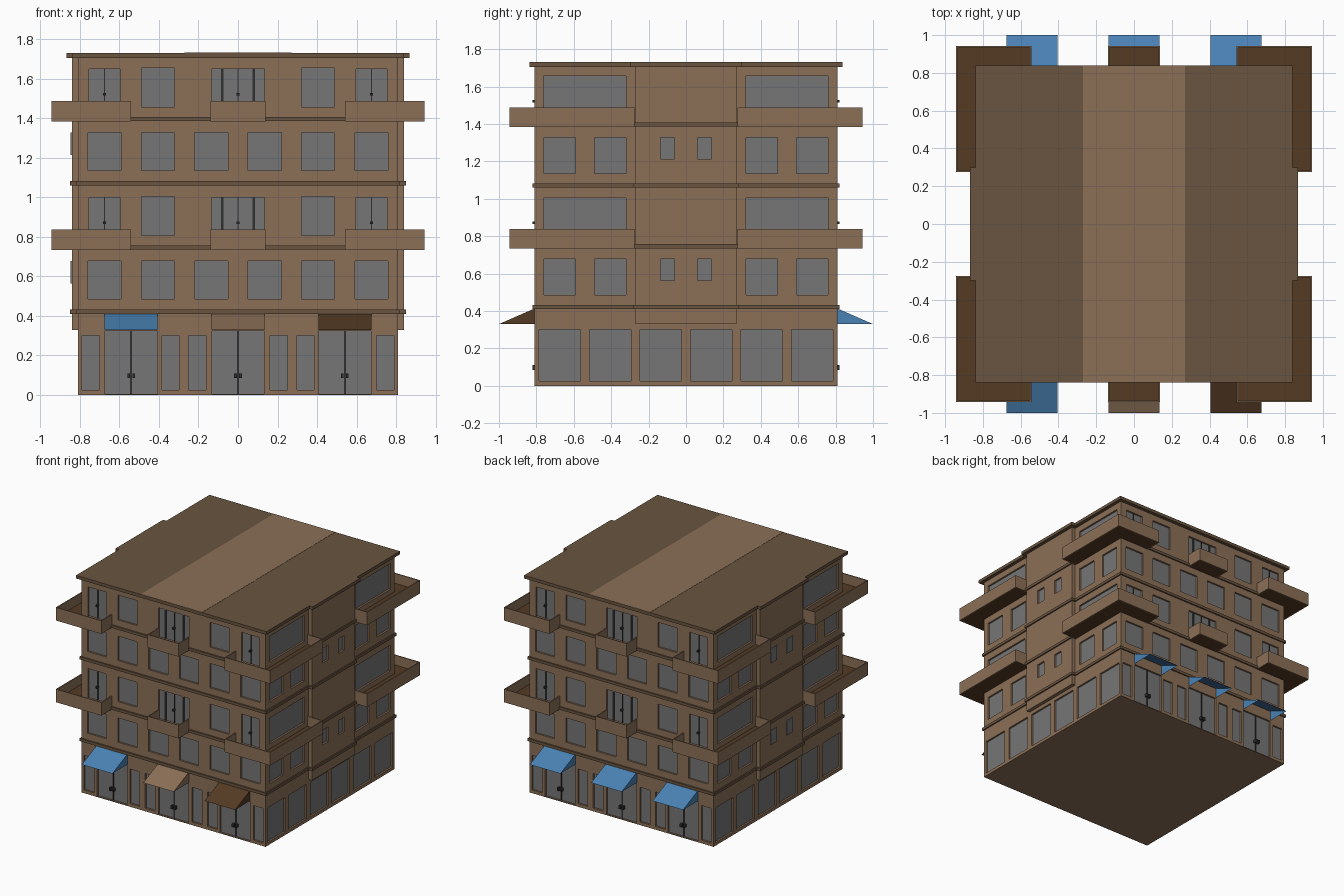
import bpy, bmesh
from math import pi
from mathutils import Matrix, Vector

if "Cube" in bpy.data.objects:
    bpy.data.objects.remove(bpy.data.objects["Cube"])


def material(name, rgb):
    m = bpy.data.materials.new(name)
    m.diffuse_color = (*rgb, 1)
    m.use_nodes = True
    m.node_tree.nodes["Principled BSDF"].inputs["Base Color"].default_value = m.diffuse_color
    return m


TAN = material("tan_wall", (0.26, 0.16, 0.095))
TRIM = material("brown_trim", (0.144, 0.09, 0.051))
DARK = material("dark_brown", (0.09, 0.044, 0.018))
BLUE = material("blue_cloth", (0.069, 0.223, 0.456))
GLASS = material("grey_glass", (0.18, 0.18, 0.18))
METAL = material("dark_metal", (0.03, 0.03, 0.03))

H, BAY, STEP = 0.81, 0.84, 0.65      # wall distance, bay distance, storey-pair repeat
DEPTH = 0.015                        # window recess


class Part:
    """Collects boxes into one named object."""
    def __init__(self, name, mat=None):
        self.name, self.mat, self.bm = name, mat, bmesh.new()

    def box(self, x0, x1, y0, y1, z0, z1, side=0):
        size = Vector((abs(x1 - x0), abs(y1 - y0), abs(z1 - z0), 1))
        mid = Vector((x0 + x1, y0 + y1, z0 + z1)) / 2
        bmesh.ops.create_cube(self.bm, size=1, matrix=Matrix.Rotation(side * pi / 2, 4, 'Z')
                              @ Matrix.Translation(mid) @ Matrix.Diagonal(size))

    def wall(self, side, u, w, z0, z1, inner, outer):
        """Box on one of the four walls: u across, inner/outer measured from the centre."""
        self.box(u - w / 2, u + w / 2, -outer, -inner, z0, z1, side)

    def done(self):
        me = bpy.data.meshes.new(self.name)
        self.bm.to_mesh(me)
        self.bm.free()
        if self.mat:
            me.materials.append(self.mat)
        ob = bpy.data.objects.new(self.name, me)
        bpy.context.collection.objects.link(ob)
        return ob


def cut(ob, cutter):
    mod = ob.modifiers.new("openings", 'BOOLEAN')
    mod.operation, mod.solver, mod.object = 'DIFFERENCE', 'EXACT', cutter
    bpy.context.view_layer.objects.active = ob
    bpy.ops.object.modifier_apply(modifier=mod.name)
    bpy.data.objects.remove(cutter)


body, bay = Part("main_walls", TAN), Part("side_bays", TAN)
body_cut, bay_cut = Part("body_cutter"), Part("bay_cutter")
glass, bars, handles = Part("window_panes", GLASS), Part("door_bars", METAL), Part("door_handles", METAL)

body.box(-H, H, -H, H, 0, 1.71)
bay.box(-BAY, BAY, -0.27, 0.27, 0.33, 1.71)


def opening(side, u, w, z0, z1, dist=H, cutter=body_cut):
    cutter.wall(side, u, w, z0, z1, dist - DEPTH, dist + 0.05)
    glass.wall(side, u, w, z0, z1, dist - DEPTH - 0.005, dist - DEPTH + 0.001)


def bar(side, u, w, z0, z1):
    bars.wall(side, u, w, z0, z1, H - DEPTH, H - 0.008)


# Front and back
for side in (0, 2):
    # ground floor shop windows and double doors
    for s in (-1, 1):
        for u in (0.745, 0.342, 0.206):
            opening(side, s * u, 0.087, 0.025, 0.30)
    for u in (-0.54, 0, 0.54):
        opening(side, u, 0.264, 0.006, 0.325)
        bar(side, u, 0.01, 0.006, 0.325)
        for s in (-1, 1):
            handles.wall(side, u + s * 0.013, 0.014, 0.085, 0.11, H - DEPTH, H + 0.012)
    for dz in (0, STEP):
        for u in (0.135, 0.405, 0.675):
            for s in (-1, 1):
                opening(side, s * u, 0.168, 0.485 + dz, 0.678 + dz)
        # balcony storey: windows, corner doors, centre door
        for s in (-1, 1):
            opening(side, s * 0.405, 0.168, 0.808 + dz, 1.005 + dz)
            opening(side, s * 0.675, 0.158, 0.765 + dz, 1.0 + dz)
            bar(side, s * 0.675, 0.005, 0.765 + dz, 1.0 + dz)
            bar(side, s * 0.08, 0.014, 0.765 + dz, 1.0 + dz)
        opening(side, 0, 0.268, 0.765 + dz, 1.0 + dz)
        bar(side, 0, 0.005, 0.765 + dz, 1.0 + dz)
        for u in (-0.675, 0, 0.675):
            handles.wall(side, u, 0.014, 0.864 + dz, 0.878 + dz, H - DEPTH, H + 0.01)

# Left and right
for side in (1, 3):
    for s in (-1, 1):
        for u in (0.135, 0.405, 0.675):
            opening(side, s * u, 0.222, 0.025, 0.30)
        for dz in (0, STEP):
            for u in (0.405, 0.675):
                opening(side, s * u, 0.17, 0.485 + dz, 0.678 + dz)
            opening(side, s * 0.542, 0.44, 0.80 + dz, 1.005 + dz)
            if side == 1:
                opening(side, s * 0.1, 0.075, 0.563 + dz, 0.678 + dz, BAY, bay_cut)
            else:   # left bay windows sit slightly proud
                glass.wall(side, s * 0.1, 0.075, 0.563 + dz, 0.678 + dz, BAY - 0.01, BAY + 0.006)

cut(body.done(), body_cut.done())
cut(bay.done(), bay_cut.done())
for p in (glass, bars, handles):
    p.done()

# Floor bands and roof slab
trim = Part("floor_bands", TRIM)
roof = Part("roof_slab", TRIM)
for part, z0, z1, o in ((trim, 0.41, 0.432, 0.01), (trim, 0.735, 0.757, 0.01), (trim, 1.06, 1.082, 0.01),
                        (trim, 1.385, 1.407, 0.01), (roof, 1.705, 1.73, 0.028)):
    part.box(-H - o, H + o, -H - o, H + o, z0, z1)
    part.box(-BAY - o, BAY + o, -0.27 - o, 0.27 + o, z0, z1)
trim.done()
roof.done()
strip = Part("roof_centre_strip", TAN)
strip.box(-0.27, 0.27, -0.837, 0.837, 1.72, 1.7315)
strip.done()

# Balconies: wrap-around corners plus front and back centre
parapet, floor = Part("balcony_parapets", TAN), Part("balcony_floors", DARK)
E, T = 0.943, 0.008
for zb in (0.733, 1.383):
    zt, f = zb + 0.104, zb + 0.026
    for sx in (-1, 1):
        for sy in (-1, 1):
            def q(part, x0, x1, y0, y1, z0, z1):
                part.box(sx * x0, sx * x1, sy * y0, sy * y1, z0, z1)
            q(floor, 0.545, E - T, H - 0.005, E - T, zb, f)
            q(floor, H - 0.005, E - T, 0.28, H - 0.005, zb, f)
            q(parapet, 0.542, 0.542 + T, H - 0.005, E - T, zb, zt)
            q(parapet, 0.542, E, E - T, E, zb, zt)
            q(parapet, E - T, E, 0.276, E - T, zb, zt)
            q(parapet, H - 0.005, E - T, 0.276, 0.276 + T, zb, zt)
    for side in (0, 2):
        floor.wall(side, 0, 0.26, zb, f, H - 0.005, E - T)
        parapet.wall(side, 0, 0.276, zb, zt, E - T, E)
        for s in (-1, 1):
            parapet.wall(side, s * 0.134, T, zb, zt, H - 0.005, E - T)
parapet.done()
floor.done()


# Awnings: sloped sheet with triangular cheeks
def awning(name, u, s, mat):
    pts = [(u + dx, s * y, z) for dx in (-0.134, 0.134)
           for y, z in ((H, 0.413), (1.0, 0.33), (H, 0.33))]
    me = bpy.data.meshes.new(name)
    faces = [(0, 1, 4, 3), (0, 2, 1), (3, 4, 5)]
    if s > 0:
        faces = [f[::-1] for f in faces]
    me.from_pydata(pts, [], faces)
    me.materials.append(mat)
    bpy.context.collection.objects.link(bpy.data.objects.new(name, me))


for u, mat in ((-0.54, BLUE), (0, TAN), (0.54, DARK)):
    awning("front_awning", u, -1, mat)
    awning("back_awning", u, 1, BLUE)
